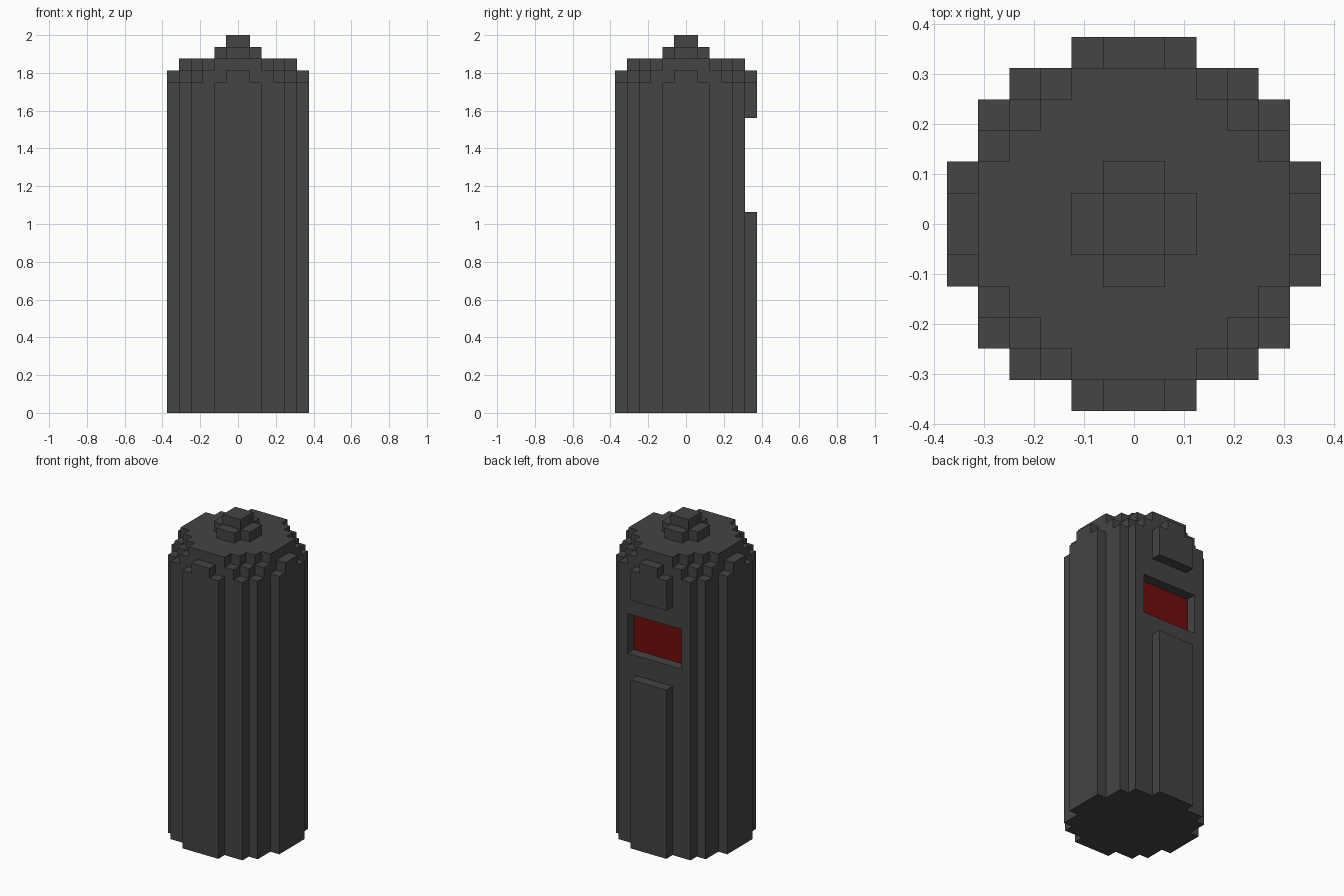
import bpy
import bmesh
from mathutils import Vector

if "Cube" in bpy.data.objects:
    bpy.data.objects.remove(bpy.data.objects["Cube"])

U = 1 / 16  # block size


def material(name, rgb):
    m = bpy.data.materials.new(name)
    m.diffuse_color = (*rgb, 1)
    m.use_nodes = True
    m.node_tree.nodes["Principled BSDF"].inputs["Base Color"].default_value = m.diffuse_color
    return m


GREY = material("dark grey", (0.058, 0.058, 0.058))
RED = material("dark red", (0.165, 0.004, 0.004))


def shell(name, inside, levels, is_red=lambda c, n: False):
    """Outer skin of a block solid; inside(x, y, z) tests block centres."""
    bm = bmesh.new()
    verts = {}
    cuts = (list(range(-6, 7)), list(range(-6, 7)), levels)

    def vert(p):
        if p not in verts:
            verts[p] = bm.verts.new(Vector(p) * U)
        return verts[p]

    for x in cuts[0][:-1]:
        for y in cuts[1][:-1]:
            for z0, z1 in zip(levels, levels[1:]):
                lo, hi = (x, y, z0), (x + 1, y + 1, z1)
                mid = [(a + b) / 2 for a, b in zip(lo, hi)]
                if not inside(*mid):
                    continue
                for axis in range(3):
                    for sign in (-1, 1):
                        # test just past this side of the block
                        probe = list(mid)
                        probe[axis] = (hi if sign > 0 else lo)[axis] + sign * 0.5
                        if inside(*probe):
                            continue
                        a, b = (axis + 1) % 3, (axis + 2) % 3
                        ring = []
                        for s, t in ((lo[a], lo[b]), (hi[a], lo[b]), (hi[a], hi[b]), (lo[a], hi[b])):
                            p = [0, 0, 0]
                            p[axis] = (hi if sign > 0 else lo)[axis]
                            p[a], p[b] = s, t
                            ring.append(vert(tuple(p)))
                        f = bm.faces.new(ring if sign > 0 else ring[::-1])
                        f.material_index = int(is_red(mid, (axis, sign)))
    me = bpy.data.meshes.new(name)
    bm.to_mesh(me)
    bm.free()
    me.materials.append(GREY)
    me.materials.append(RED)
    ob = bpy.data.objects.new(name, me)
    bpy.context.collection.objects.link(ob)
    return ob


def within(steps, x, y):
    """Stepped round outline: y limit for each x limit."""
    return any(abs(x) < sx and abs(y) < sy for sx, sy in steps)


WALL = ((2, 6), (4, 5), (5, 4), (6, 2))
SHOULDER = ((1, 6), (3, 5), (4, 4), (5, 3), (6, 1))
LID = ((2, 5), (3, 4), (4, 3), (5, 2))
CROSS = ((1, 2), (2, 1))


# Body: ribbed drum, stepped shoulder, lid and a recessed window at the back
def body(x, y, z):
    if not 0 < z < 30:
        return False
    if y > 5 and 17 < z < 25:
        return False
    if y > 4 and abs(x) < 3 and 19 < z < 23:
        return False
    return within(WALL if z < 28 else SHOULDER if z < 29 else LID, x, y)


def window(c, n):
    return n == (1, 1) and 3 < c[1] < 4 and abs(c[0]) < 3 and 19 < c[2] < 23


shell("drum_body", body, [0, 17, 19, 23, 25, 28, 29, 30], window)


# Knob: cross-shaped base with a square cap
def knob(x, y, z):
    if 30 < z < 31:
        return within(CROSS, x, y)
    return 31 < z < 32 and within(((1, 1),), x, y)


shell("top_knob", knob, [30, 31, 32])
